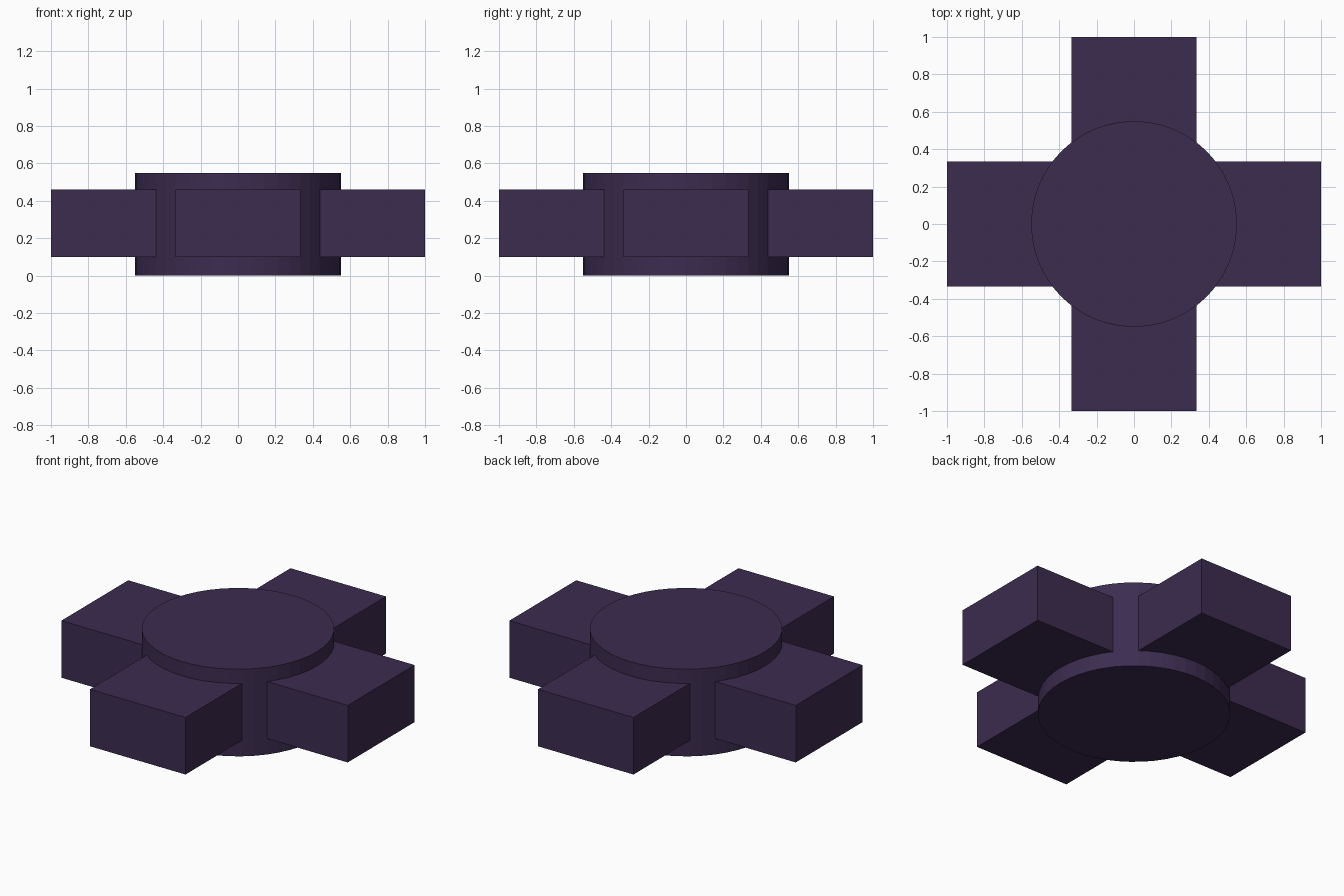
import bpy
from math import radians, cos, sin

if "Cube" in bpy.data.objects:
    bpy.data.objects.remove(bpy.data.objects["Cube"])

HUB_RADIUS, HUB_HEIGHT = 0.55, 0.55
ARM_INNER, ARM_OUTER, ARM_WIDTH = 0.33, 1.0, 0.667
ARM_BOTTOM, ARM_TOP = 0.10, 0.46

purple = bpy.data.materials.new("dark_purple")
purple.diffuse_color = (0.045, 0.025, 0.08, 1)
purple.use_nodes = True
purple.node_tree.nodes["Principled BSDF"].inputs["Base Color"].default_value = purple.diffuse_color


def finish(name):
    obj = bpy.context.object
    obj.name = name
    obj.data.materials.append(purple)
    return obj


# Round central hub
bpy.ops.mesh.primitive_cylinder_add(vertices=48, radius=HUB_RADIUS, depth=HUB_HEIGHT,
                                    location=(0, 0, HUB_HEIGHT / 2))
finish("hub")

# Four block arms, each rooted inside the hub
mid = (ARM_INNER + ARM_OUTER) / 2
for i, side in enumerate(("right", "back", "left", "front")):
    a = radians(90 * i)
    bpy.ops.mesh.primitive_cube_add(
        size=1, location=(mid * cos(a), mid * sin(a), (ARM_BOTTOM + ARM_TOP) / 2),
        rotation=(0, 0, a))
    arm = finish(side + "_arm")
    arm.scale = (ARM_OUTER - ARM_INNER, ARM_WIDTH, ARM_TOP - ARM_BOTTOM)
